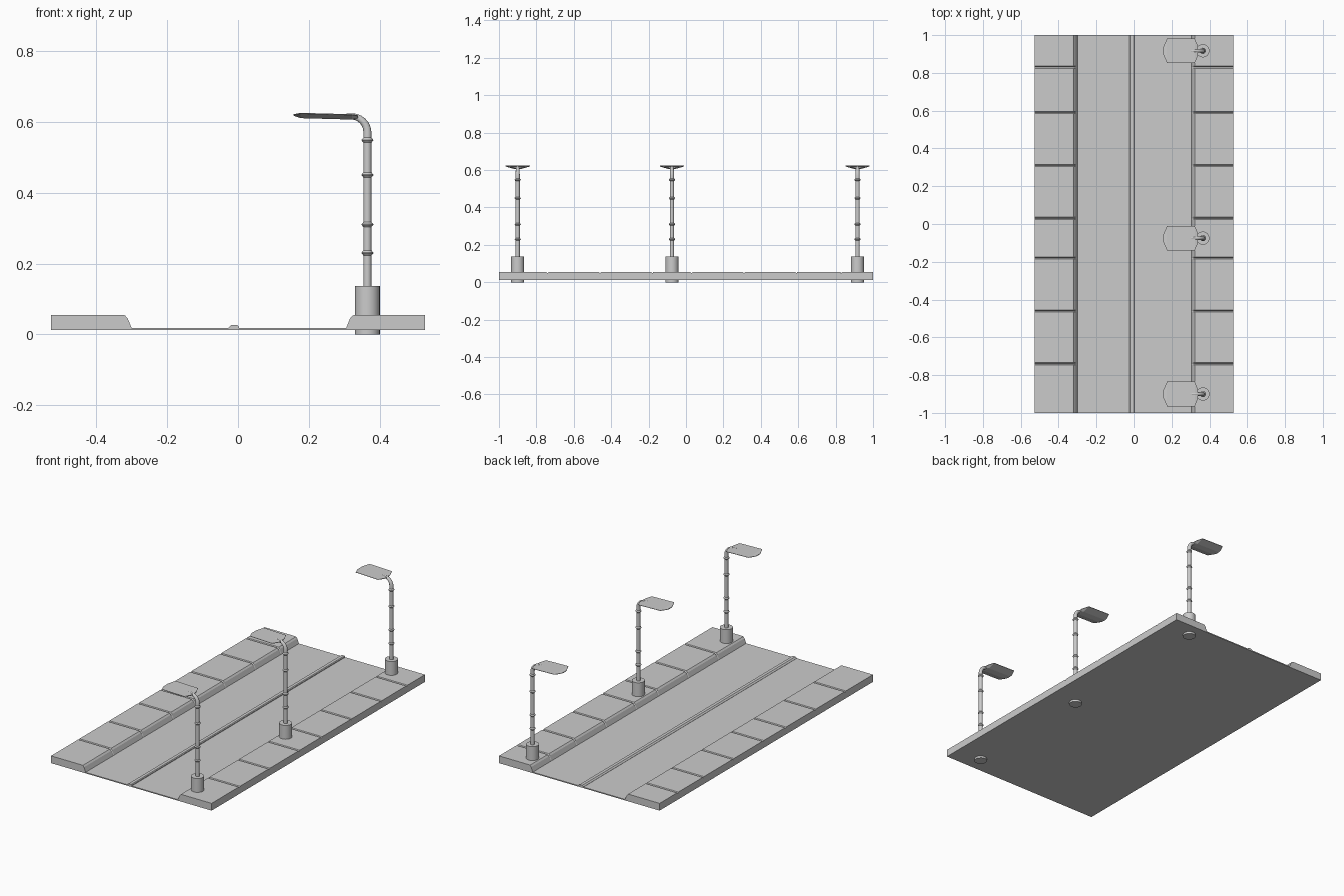
import bpy, bmesh, math
from mathutils import Vector

if "Cube" in bpy.data.objects:
    bpy.data.objects.remove(bpy.data.objects["Cube"])


def make_object(name, bm, smooth=False):
    bmesh.ops.recalc_face_normals(bm, faces=bm.faces)
    me = bpy.data.meshes.new(name)
    bm.to_mesh(me)
    bm.free()
    ob = bpy.data.objects.new(name, me)
    bpy.context.collection.objects.link(ob)
    if smooth:
        bpy.context.view_layer.objects.active = ob
        ob.select_set(True)
        bpy.ops.object.shade_smooth_by_angle(angle=math.radians(35))
        ob.select_set(False)
    return ob


def loft(name, rings, smooth=False):
    """Skin a list of equal-length closed rings and cap both ends."""
    bm = bmesh.new()
    vs = [[bm.verts.new(p) for p in ring] for ring in rings]
    n = len(vs[0])
    for a, b in zip(vs, vs[1:]):
        for i in range(n):
            j = (i + 1) % n
            bm.faces.new((a[i], a[j], b[j], b[i]))
    bm.faces.new(vs[0][::-1])
    bm.faces.new(vs[-1])
    return make_object(name, bm, smooth)


def extrude_y(name, profile):
    return loft(name, [[(x, y, z) for x, z in profile] for y in (-1, 1)])


def tube(name, stations, sides=12):
    """Round tube in the XZ plane; stations are (x, z, tilt, radius)."""
    rings = []
    for x, z, tilt, r in stations:
        u = Vector((math.cos(tilt), 0, math.sin(tilt)))
        ring = []
        for i in range(sides):
            a = 2 * math.pi * i / sides
            ring.append(Vector((x, 0, z)) + u * r * math.cos(a) + Vector((0, r * math.sin(a), 0)))
        rings.append(ring)
    return loft(name, rings, True)


# Road bed and raised centre line
extrude_y("road", [(-0.31, 0.012), (0.32, 0.012), (0.32, 0.018), (-0.31, 0.018)])
extrude_y("centre_line", [(-0.027, 0.014), (0.003, 0.014), (0.003, 0.022),
                          (-0.001, 0.026), (-0.019, 0.026), (-0.027, 0.019)])


# Pavements with rounded kerbs and paving joints
JOINTS = (-0.74, -0.46, -0.18, 0.03, 0.31, 0.59, 0.83)


def pavement(name, outer, kerb, side):
    stations = [(-1, 0)]
    for y in JOINTS:
        stations += [(y - 0.006, 0), (y, 0.007), (y + 0.006, 0)]
    stations.append((1, 0))
    rings = []
    for y, d in stations:
        prof = [(outer, 0.012), (kerb, 0.012), (kerb, 0.018),
                (kerb + side * 0.011, 0.045 - d), (kerb + side * 0.019, 0.054 - d),
                (kerb + side * 0.027, 0.055 - d), (outer, 0.055 - d)]
        rings.append([(x, y, z) for x, z in prof])
    loft(name, rings)


pavement("left_pavement", -0.527, -0.30, -1)
pavement("right_pavement", 0.527, 0.305, 1)

# Street lamps
POLE_X = 0.365


def lamp(y, tag):
    parts = []
    # Round footing
    parts.append(tube("lamp_base_" + tag, [(POLE_X, 0, 0, 0.035), (POLE_X, 0.137, 0, 0.035)], 24))
    # Pole with collars and a bent neck
    path = [(POLE_X, 0.12, 0, 0.0115)]
    for z in (0.23, 0.31, 0.45, 0.548):
        path += [(POLE_X, z - 0.007, 0, 0.0115), (POLE_X, z - 0.001, 0, 0.0165),
                 (POLE_X, z + 0.001, 0, 0.0165), (POLE_X, z + 0.007, 0, 0.0115)]
    bend = 0.045
    for i in range(7):
        t = math.pi / 2 * i / 6
        path.append((POLE_X - bend + bend * math.cos(t), 0.57 + bend * math.sin(t), t, 0.0115 - 0.0005 * i))
    path.append((0.30, 0.615, math.pi / 2, 0.007))
    parts.append(tube("lamp_pole_" + tag, path))
    # Thin winged head: x, half width, top z, bottom z
    rings = []
    for x, w, top, bottom in ((0.338, 0.028, 0.618, 0.610), (0.322, 0.065, 0.621, 0.606),
                              (0.176, 0.065, 0.625, 0.610), (0.157, 0.022, 0.621, 0.617)):
        rings.append([(x, -w, top), (x, w, top), (x, w, top - 0.002),
                      (x, w * 0.3, bottom), (x, -w * 0.3, bottom), (x, -w, top - 0.002)])
    parts.append(loft("lamp_head_" + tag, rings))
    for p in parts:
        p.location.y = y


for y, tag in ((-0.90, "front"), (-0.075, "middle"), (0.917, "back")):
    lamp(y, tag)
